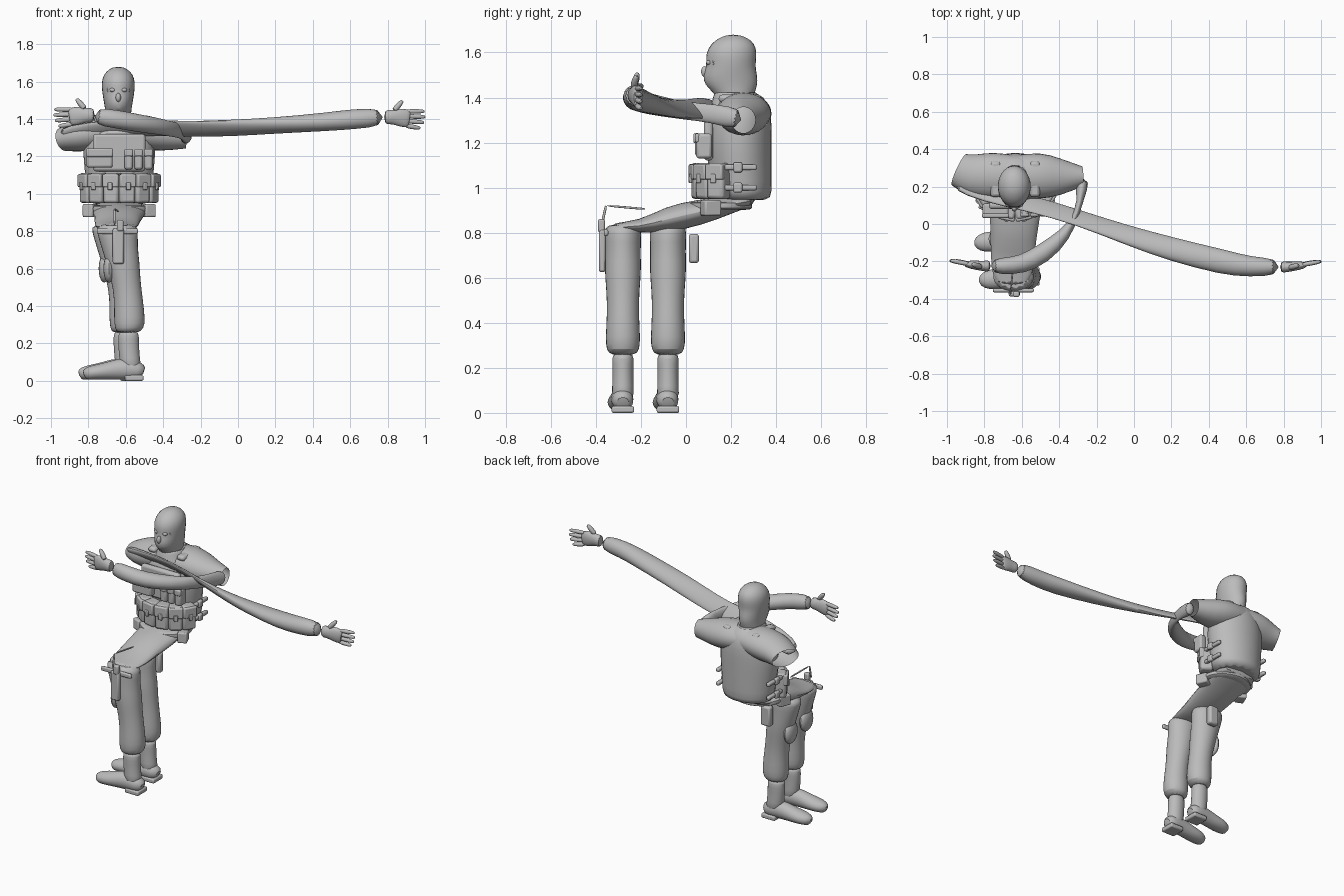
import bpy, bmesh, math
from mathutils import Vector, Matrix

cube = bpy.data.objects.get("Cube")
if cube:
    bpy.data.objects.remove(cube, do_unlink=True)

grey = bpy.data.materials.new("plain grey")
grey.use_nodes = True
grey.diffuse_color = (0.5, 0.5, 0.5, 1)
grey.node_tree.nodes["Principled BSDF"].inputs["Base Color"].default_value = (0.5, 0.5, 0.5, 1)

MID = -0.635          # centre line of the upper body
UP = Vector((0, 0, 1))
made = []


def finish(name, bm, subdivide=0, bevel=0):
    """Turn a bmesh into a named object with the shared material."""
    bmesh.ops.recalc_face_normals(bm, faces=bm.faces)
    mesh = bpy.data.meshes.new(name)
    bm.to_mesh(mesh)
    bm.free()
    mesh.materials.append(grey)
    obj = bpy.data.objects.new(name, mesh)
    bpy.context.collection.objects.link(obj)
    if bevel:
        mod = obj.modifiers.new("bevel", 'BEVEL')
        mod.width, mod.segments = bevel, 2
    if subdivide:
        obj.modifiers.new("subdivision", 'SUBSURF').levels = subdivide
        obj.modifiers["subdivision"].render_levels = subdivide
    made.append(obj)
    return obj


def skin(name, rings, capped=True):
    """Bridge rings of points into one surface."""
    bm = bmesh.new()
    loops = [[bm.verts.new(p) for p in ring] for ring in rings]
    count = len(loops[0])
    for low, high in zip(loops, loops[1:]):
        for i in range(count):
            j = (i + 1) % count
            bm.faces.new((low[i], low[j], high[j], high[i]))
    if capped:
        bm.faces.new(loops[0])
        bm.faces.new(loops[-1])
    return finish(name, bm, subdivide=1)


def oval(centre, u, v, sides=14):
    turns = [math.tau * i / sides for i in range(sides)]
    return [centre + u * math.cos(t) + v * math.sin(t) for t in turns]


def column(name, stations, capped=True):
    """Upright loft; each station is x, y, z, half width, half depth."""
    return skin(name, [oval(Vector((x, y, z)), Vector((a, 0, 0)), Vector((0, b, 0)))
                       for x, y, z, a, b in stations], capped)


def limb(name, stations, capped=True):
    """Loft along a path; each station is point, half width, half height, tilt."""
    points = [Vector(s[0]) for s in stations]
    rings = []
    for i, (_, a, b, tilt) in enumerate(stations):
        along = (points[min(i + 1, len(points) - 1)] - points[max(i - 1, 0)]).normalized()
        side = along.cross(UP).normalized()
        top = side.cross(along)
        c, s = math.cos(math.radians(tilt)), math.sin(math.radians(tilt))
        rings.append(oval(points[i], (side * c + top * s) * a, (top * c - side * s) * b))
    return skin(name, rings, capped)


def box(name, loc, size, turn=0, bevel=0.008):
    bm = bmesh.new()
    bmesh.ops.create_cube(bm, size=1, matrix=Matrix.Translation(loc)
                          @ Matrix.Rotation(turn, 4, 'Z') @ Matrix.Diagonal((*size, 1)))
    return finish(name, bm, bevel=bevel)


def ball(name, loc, size):
    bm = bmesh.new()
    bmesh.ops.create_uvsphere(bm, u_segments=16, v_segments=10, radius=1,
                              matrix=Matrix.Translation(loc) @ Matrix.Diagonal((*size, 1)))
    return finish(name, bm)


def rod(name, start, end, radius, tip=None):
    start, end = Vector(start), Vector(end)
    tip = tip or radius
    return limb(name, [(start, radius, radius, 0), (start.lerp(end, 0.6), radius, radius, 0),
                       (start.lerp(end, 0.93), tip, tip, 0), (end, tip / 2, tip / 2, 0)])


# Head, eye opening and neck
column("masked_head", [(MID - 0.005, y, z, a, b) for y, z, a, b in (
    (.22, 1.37, .07, .08), (.215, 1.42, .07, .09), (.2, 1.455, .073, .122),
    (.195, 1.5, .081, .125), (.2, 1.54, .088, .11), (.2, 1.58, .092, .117),
    (.205, 1.62, .088, .11), (.21, 1.655, .068, .085), (.21, 1.68, .025, .03))])
ball("nose", (MID - .005, .083, 1.515), (.014, .016, .024))
rim = [(MID - .005 + .058 * math.cos(t), .104 + .02 * math.cos(t) ** 2, 1.555 + .026 * math.sin(t))
       for t in [math.tau * i / 16 for i in range(16)]]
for i, p in enumerate(rim):
    rod("eye_opening_rim", rim[i - 1], p, .006)
for s in (-1, 1):
    ball("eye", (MID - .005 + s * .03, .102, 1.555), (.017, .012, .011))
column("collar", [(MID, .22, 1.36, .11, .115), (MID, .22, 1.41, .085, .1),
                  (MID, .22, 1.43, .078, .095), (MID, .22, 1.41, .06, .07)], False)

# Torso in its vest
column("vest_torso", [(MID, y, z, a, b) for y, z, a, b in (
    (.255, .94, .165, .12), (.25, .97, .175, .135), (.24, 1.08, .185, .145),
    (.235, 1.2, .2, .15), (.24, 1.31, .195, .145), (.25, 1.37, .165, .12),
    (.24, 1.43, .08, .09))])
box("chest_panel", (MID, .1, 1.22), (.28, .04, .2), bevel=.015)
for s in (-1, 1):
    box("shoulder_strap", (MID + s * .105, .24, 1.395), (.055, .19, .035), bevel=.015)
    for z in (1.0, 1.09):
        box("side_strap", (MID + s * .185, .24, z), (.025, .15, .025))
        box("side_buckle", (MID + s * .195, .23, z), (.025, .04, .045))

# Pouches around the waist and chest
for i in range(6):
    t = (i - 2.5) * .42
    place = (MID + .185 * math.sin(t), .225 - .16 * math.cos(t), 1.03)
    box("magazine_pouch", place, (.085, .08, .16), t, .015)
    front = (place[0] + .035 * math.sin(t), place[1] - .035 * math.cos(t), 1.07)
    box("pouch_flap", front, (.088, .03, .07), t)
    front = (front[0] + .015 * math.sin(t), front[1] - .015 * math.cos(t), 1.04)
    box("pouch_tab", front, (.025, .012, .04), t, .004)
box("chest_pouch", (-.74, .075, 1.19), (.14, .07, .1), bevel=.012)
box("chest_pouch_flap", (-.74, .045, 1.22), (.145, .025, .045))
for i in range(3):
    box("small_pouch", (-.585 + i * .053, .08, 1.185), (.045, .07, .11), bevel=.012)
    box("small_pouch_flap", (-.585 + i * .053, .05, 1.22), (.047, .022, .04))

# Shoulders with open sleeve ends
limb("right_sleeve", [((-.64, .25, 1.34), .12, .085, 0), ((-.76, .26, 1.33), .13, .1, 0),
                      ((-.86, .255, 1.31), .12, .09, 0), ((-.935, .29, 1.29), .095, .065, 0)], False)
limb("left_sleeve", [((-.64, .25, 1.34), .12, .085, 0), ((-.5, .26, 1.33), .13, .1, 0),
                     ((-.4, .25, 1.31), .105, .085, 0), ((-.275, .255, 1.3), .055, .06, 0)], False)

# Left arm, stretched across the chest and twisted flat near its root
limb("left_arm", [((-.96, .22, 1.31), .05, .03, 45), ((-.8, .16, 1.34), .06, .02, 45),
                  ((-.55, .11, 1.36), .065, .015, 45), ((-.3, .035, 1.345), .058, .012, 45),
                  ((-.05, -.055, 1.35), .064, .03, 40), ((.2, -.135, 1.365), .068, .043, 20),
                  ((.48, -.205, 1.385), .07, .052, 0), ((.62, -.23, 1.4), .055, .055, 0),
                  ((.78, -.23, 1.41), .047, .052, 0)])
# Right arm, bent in front of the body and pinched at the far shoulder
limb("right_arm", [((-.275, .25, 1.3), .05, .055, 0), ((-.285, .12, 1.33), .012, .042, 0),
                   ((-.325, .0, 1.34), .02, .04, 0), ((-.42, -.11, 1.36), .05, .045, 0),
                   ((-.55, -.2, 1.38), .055, .05, 0), ((-.65, -.225, 1.4), .048, .05, 0),
                   ((-.77, -.225, 1.415), .042, .05, 0)])

# Hands with the thumb up
for side, s, wrist in (("left", 1, Vector((.78, -.23, 1.41))), ("right", -1, Vector((-.765, -.225, 1.42)))):
    def at(x, y, z):
        return wrist + Vector((s * x, y, z))
    limb(side + "_glove", [(at(0, 0, 0), .036, .044, 0), (at(.04, 0, 0), .027, .036, 0),
                           (at(.08, .005, 0), .026, .05, 0), (at(.125, .01, -.008), .02, .05, 0),
                           (at(.14, .01, -.01), .012, .04, 0)])
    for i in range(4):
        z = .03 - i * .025
        rod(side + "_finger", at(.11, .01, z), at(.2 + (.018, .022, .015, -.005)[i], .03, z * 1.2 - .005),
            .013, .01)
    rod(side + "_thumb", at(.05, -.005, .03), at(.1, .01, .088), .016, .011)

# Hips, torn forward from the torso to the legs
limb("hips", [((MID, .31, .945), .14, .02, 0), ((MID, .2, .925), .16, .04, 0),
              ((MID, .06, .89), .14, .06, 0), ((-.645, -.08, .86), .125, .06, 0),
              ((-.65, -.2, .825), .12, .028, 0), ((-.65, -.34, .825), .1, .02, 0)])
column("belt", [(MID, .15, z, a, a * .85) for z, a in ((.9, .16), (.905, .175), (.935, .175), (.94, .16))])
for s in (-1, 1):
    box("belt_pouch", (MID + s * .155, .11, .91), (.06, .08, .07), s * .4)

# Legs and boots, turned towards the right
for side, y, shift in (("right", -.28, .005), ("left", -.08, -.02)):
    column(side + "_trouser_leg", [(x + shift, y, z, a, b) for x, z, a, b in (
        (-.595, .255, .058, .058), (-.585, .28, .08, .075), (-.585, .33, .086, .08),
        (-.59, .44, .078, .072), (-.605, .54, .08, .075), (-.62, .63, .092, .084),
        (-.64, .72, .1, .08), (-.65, .8, .115, .085), (-.655, .84, .11, .08))])
    ball(side + "_knee_pad", (-.695 + shift, y, .6), (.03, .06, .075))
    column(side + "_boot_shaft", [(x + shift, y, z, a, b) for x, z, a, b in (
        (-.575, .05, .06, .055), (-.585, .12, .056, .048), (-.59, .19, .057, .047),
        (-.59, .25, .058, .05), (-.59, .265, .045, .04))])
    limb(side + "_boot_foot", [((x + shift, y - out, h + .004), a, h, 0) for x, out, a, h in (
        (-.51, 0, .03, .035), (-.535, 0, .052, .052), (-.62, .005, .05, .062),
        (-.69, .01, .052, .05), (-.76, .015, .058, .042), (-.81, .02, .045, .036),
        (-.83, .02, .02, .025))])
    box(side + "_boot_heel", (-.56 + shift, y, .015), (.1, .1, .03))

# Thigh holster, rear pouch and loose straps
box("holster", (-.64, -.372, .72), (.06, .03, .19), bevel=.01)
box("pistol_grip", (-.63, -.375, .83), (.035, .03, .06))
box("thigh_strap", (-.645, -.355, .8), (.22, .02, .03))
box("rear_thigh_pouch", (-.62, .035, .73), (.07, .045, .13), bevel=.012)
rod("loose_strap_post", (-.66, -.375, .83), (-.66, -.355, .92), .006)
rod("loose_strap", (-.66, -.355, .92), (-.64, -.18, .905), .005)

# Smooth shading that keeps hard edges
bpy.ops.object.select_all(action='DESELECT')
for obj in made:
    obj.select_set(True)
bpy.context.view_layer.objects.active = made[0]
bpy.ops.object.shade_smooth_by_angle(angle=math.radians(40))
